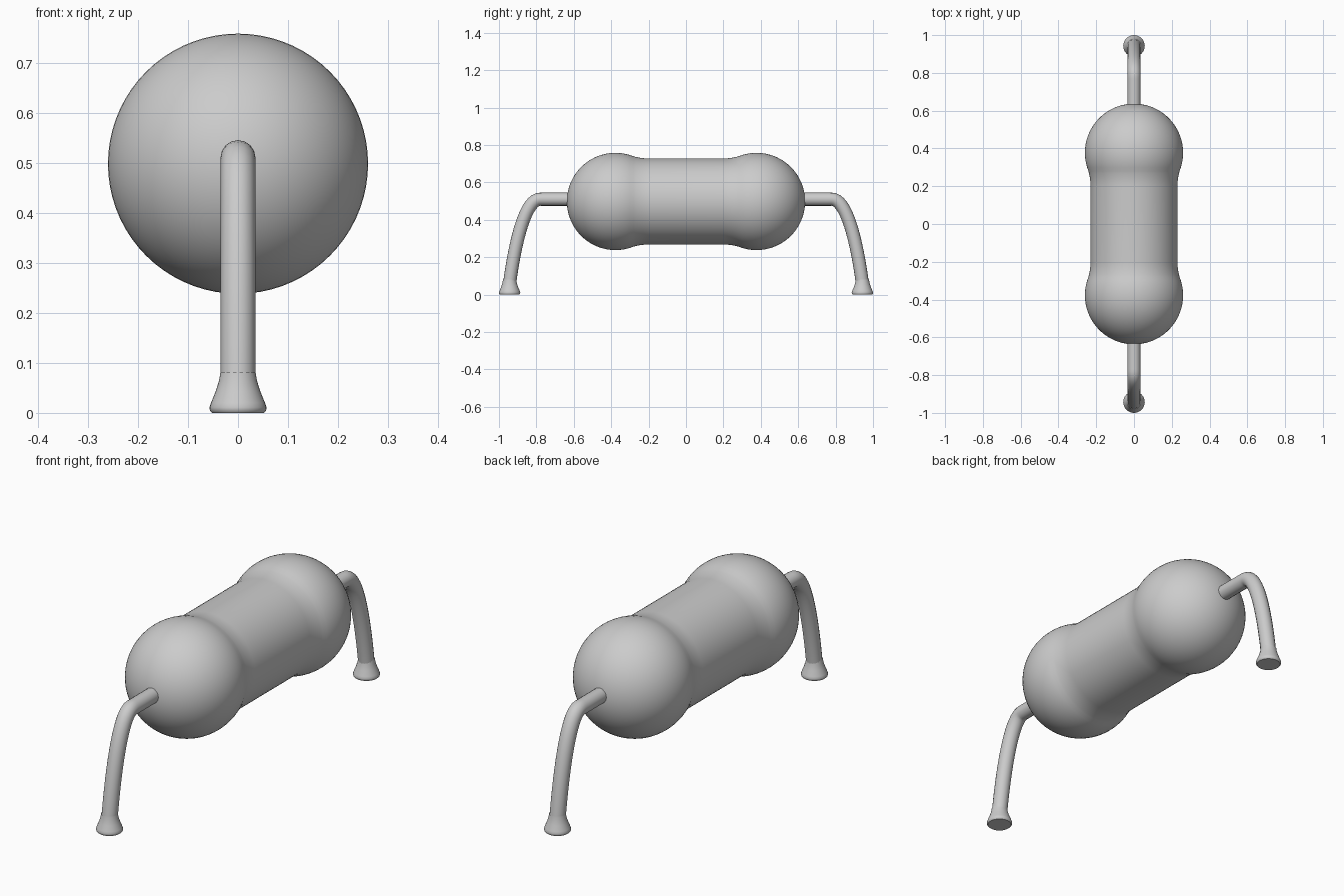
import bpy, bmesh
from math import pi, sin, cos, radians
from mathutils import Vector

cube = bpy.data.objects.get("Cube")
if cube:
    bpy.data.objects.remove(cube, do_unlink=True)

grey = bpy.data.materials.new("plain grey")
grey.use_nodes = True
grey.diffuse_color = (0.6, 0.6, 0.6, 1)
grey.node_tree.nodes["Principled BSDF"].inputs["Base Color"].default_value = (0.6, 0.6, 0.6, 1)

AXIS_Z = 0.498    # height of the body axis
END_R = 0.26      # radius of the round ends
END_Y = 0.377     # centre of the round ends
WAIST_R = 0.23
WIRE_Z, WIRE_R = 0.51, 0.035
FOOT_Y = 0.943


def smooth(obj, angle=40):
    bpy.ops.object.select_all(action="DESELECT")
    obj.select_set(True)
    bpy.context.view_layer.objects.active = obj
    bpy.ops.object.shade_smooth_by_angle(angle=radians(angle))


def lathe(name, profile, steps):
    """Spin (radius, height) points around the z axis."""
    bm = bmesh.new()
    verts = [bm.verts.new((r, 0, h)) for r, h in profile]
    edges = [bm.edges.new(pair) for pair in zip(verts, verts[1:])]
    bmesh.ops.spin(bm, geom=verts + edges, cent=(0, 0, 0), axis=(0, 0, 1),
                   angle=2 * pi, steps=steps)
    bmesh.ops.remove_doubles(bm, verts=bm.verts[:], dist=0.0001)
    bmesh.ops.recalc_face_normals(bm, faces=bm.faces[:])
    mesh = bpy.data.meshes.new(name)
    bm.to_mesh(mesh)
    bm.free()
    mesh.materials.append(grey)
    obj = bpy.data.objects.new(name, mesh)
    bpy.context.collection.objects.link(obj)
    smooth(obj)
    return obj


# Body: two round ends blended into a straight waist
half = []
for i in range(25):
    a = radians(112) * i / 24
    half.append((END_R * sin(a), END_Y + END_R * cos(a)))
r0, h0 = half[-1]
for i in range(1, 9):
    t = i / 8
    half.append((r0 + (WAIST_R - r0) * (1 - (1 - t) ** 2), h0 + (0.2 - h0) * t))
body = lathe("body", half + [(r, -h) for r, h in reversed(half)], 72)
body.rotation_euler.x = pi / 2
body.location.z = AXIS_Z

# Flared foot with a flat underside
foot_profile = [(0, 0), (0.052, 0), (0.056, 0.004), (0.057, 0.011), (0.054, 0.02),
                (0.045, 0.042), (0.038, 0.064), (WIRE_R, 0.082)]


def wire(name):
    """Round wire leaving the body end and bending down to the foot."""
    curve = bpy.data.curves.new(name, "CURVE")
    curve.dimensions = "3D"
    curve.bevel_depth = WIRE_R
    curve.bevel_resolution = 6
    curve.resolution_u = 20
    spline = curve.splines.new("BEZIER")
    spline.bezier_points.add(2)
    path = [((0.5, WIRE_Z), (0.45, WIRE_Z), (0.6, WIRE_Z)),
            ((0.78, WIRE_Z), (0.7, WIRE_Z), (0.87, WIRE_Z)),
            ((FOOT_Y, 0.06), (0.922, 0.22), (FOOT_Y, 0.02))]
    for point, (co, left, right) in zip(spline.bezier_points, path):
        point.handle_left_type = point.handle_right_type = "FREE"
        point.co = Vector((0, *co))
        point.handle_left = Vector((0, *left))
        point.handle_right = Vector((0, *right))
    curve.materials.append(grey)
    obj = bpy.data.objects.new(name, curve)
    bpy.context.collection.objects.link(obj)
    bpy.ops.object.select_all(action="DESELECT")
    obj.select_set(True)
    bpy.context.view_layer.objects.active = obj
    bpy.ops.object.convert(target="MESH")
    obj = bpy.context.view_layer.objects.active
    smooth(obj)
    return obj


# One bent wire and foot at each end
for side, sign in (("front", -1), ("back", 1)):
    lead = wire(side + "_wire")
    lead.rotation_euler.z = pi if sign < 0 else 0
    foot = lathe(side + "_foot", foot_profile, 32)
    foot.location.y = sign * FOOT_Y
